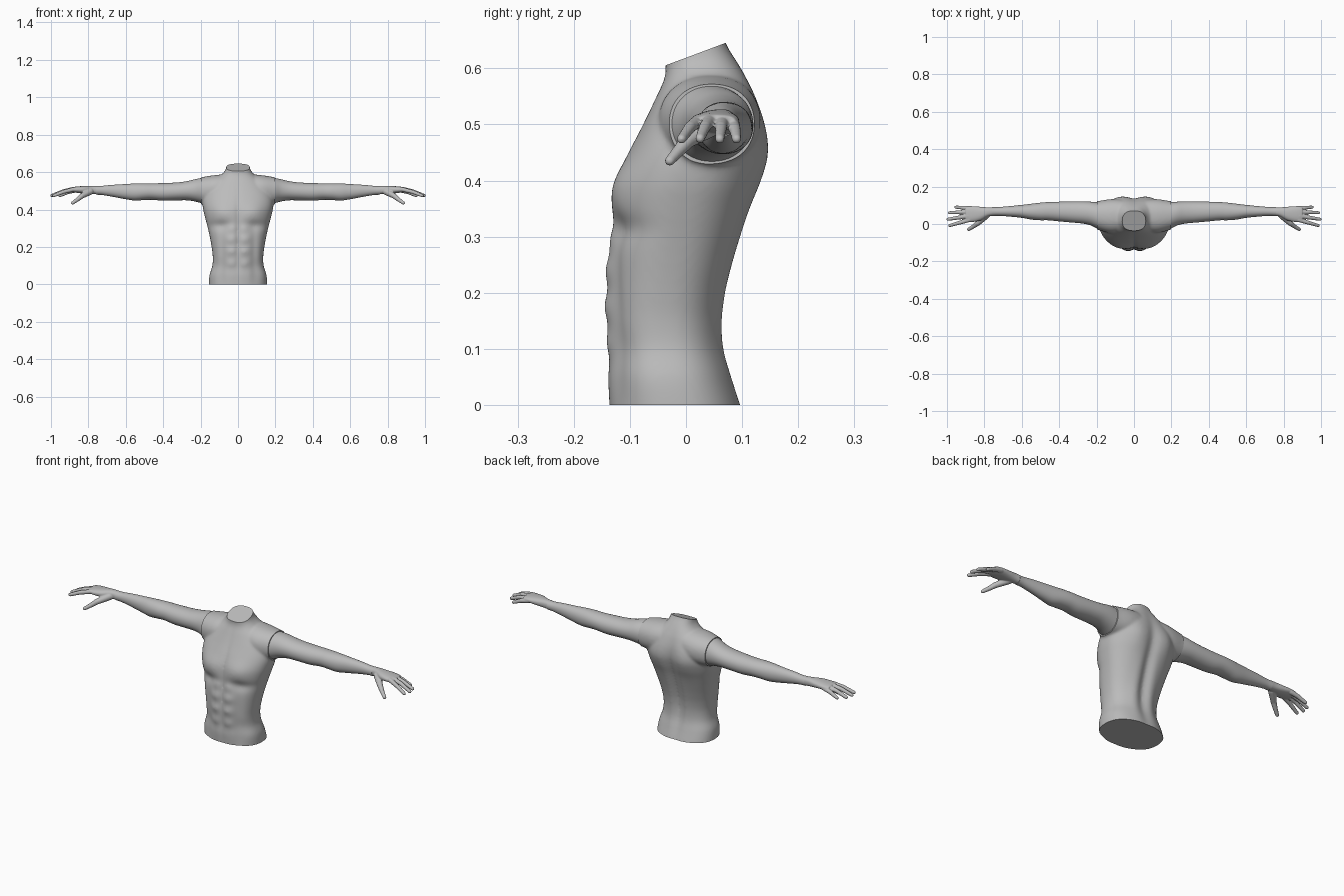
import bpy, bmesh
from math import sin, cos, pi, exp, radians
from mathutils import Vector, Matrix

cube = bpy.data.objects.get("Cube")
if cube:
    bpy.data.objects.remove(cube, do_unlink=True)

grey = bpy.data.materials.new("plain_grey")
grey.use_nodes = True
grey.diffuse_color = (0.5, 0.5, 0.5, 1)
grey.node_tree.nodes["Principled BSDF"].inputs["Base Color"].default_value = (0.5, 0.5, 0.5, 1)


def spline(keys, t):
    """Smooth interpolation of rows whose first value is the position."""
    i = max(k for k in range(len(keys) - 1) if keys[k][0] <= t or k == 0)
    a, b = keys[i], keys[i + 1]
    before, after = keys[max(i - 1, 0)], keys[min(i + 2, len(keys) - 1)]
    span = b[0] - a[0]
    u = (t - a[0]) / span
    row = []
    for p, q, r, s in zip(before[1:], a[1:], b[1:], after[1:]):
        m = (r - p) / (b[0] - before[0]) * span
        n = (s - q) / (after[0] - a[0]) * span
        row.append(q + m * u + (3 * (r - q) - 2 * m - n) * u**2
                   + (2 * (q - r) + m + n) * u**3)
    return row


def loft(bm, keys, axis, steps, sides, power=2.0):
    """Skin rounded sections given as (position, low1, high1, low2, high2)."""
    rings = []
    for s in range(steps + 1):
        t = keys[0][0] + (keys[-1][0] - keys[0][0]) * s / steps
        lo1, hi1, lo2, hi2 = spline(keys, t)
        ring = []
        for k in range(sides):
            c, d = cos(2 * pi * k / sides), sin(2 * pi * k / sides)
            c = abs(c) ** (2 / power) * (1 if c > 0 else -1)
            d = abs(d) ** (2 / power) * (1 if d > 0 else -1)
            p = (lo1 + hi1) / 2 + c * (hi1 - lo1) / 2
            q = (lo2 + hi2) / 2 + d * (hi2 - lo2) / 2
            ring.append(bm.verts.new((t, p, q) if axis == "x" else (p, q, t)))
        rings.append(ring)
    for a, b in zip(rings, rings[1:]):
        for k in range(sides):
            j = (k + 1) % sides
            bm.faces.new((a[k], a[j], b[j], b[k]))
    bm.faces.new(rings[0][::-1])
    bm.faces.new(rings[-1])


def digit(bm, points, radii):
    """Chain of tapered segments with round joints."""
    points = [Vector(p) for p in points]
    for p, r in zip(points, radii):
        bmesh.ops.create_icosphere(bm, subdivisions=3, radius=r, matrix=Matrix.Translation(p))
    for p, q, r, s in zip(points, points[1:], radii, radii[1:]):
        turn = (q - p).to_track_quat("Z", "Y").to_matrix().to_4x4()
        bmesh.ops.create_cone(bm, cap_ends=True, segments=20, radius1=r, radius2=s,
                              depth=(q - p).length,
                              matrix=Matrix.Translation((p + q) / 2) @ turn)


def fuse(bm, voxel, rounds):
    """Merge overlapping volumes into one smooth skin."""
    bmesh.ops.recalc_face_normals(bm, faces=bm.faces)
    mesh = bpy.data.meshes.new("volume")
    bm.to_mesh(mesh)
    bm.free()
    ob = bpy.data.objects.new("volume", mesh)
    bpy.context.collection.objects.link(ob)
    remesh = ob.modifiers.new("merge", "REMESH")
    remesh.mode = "VOXEL"
    remesh.voxel_size = voxel
    soft = ob.modifiers.new("soften", "SMOOTH")
    soft.factor, soft.iterations = 0.5, rounds
    graph = bpy.context.evaluated_depsgraph_get()
    graph.update()
    out = bmesh.new()
    skin = ob.evaluated_get(graph).to_mesh()
    out.from_mesh(skin)
    ob.evaluated_get(graph).to_mesh_clear()
    bpy.data.objects.remove(ob, do_unlink=True)
    return out


def cut(bm, point, normal):
    """Slice off everything beyond a plane and cap it."""
    bmesh.ops.bisect_plane(bm, geom=bm.verts[:] + bm.edges[:] + bm.faces[:],
                           plane_co=point, plane_no=normal, clear_outer=True)
    bmesh.ops.holes_fill(bm, edges=[e for e in bm.edges if e.is_boundary], sides=0)


def finish(bm, name):
    bmesh.ops.recalc_face_normals(bm, faces=bm.faces)
    mesh = bpy.data.meshes.new(name)
    bm.to_mesh(mesh)
    mesh.materials.append(grey)
    ob = bpy.data.objects.new(name, mesh)
    bpy.context.collection.objects.link(ob)
    bpy.ops.object.select_all(action="DESELECT")
    ob.select_set(True)
    bpy.context.view_layer.objects.active = ob
    bpy.ops.object.shade_smooth_by_angle(angle=radians(40))


def finish_pair(bm, name):
    finish(bm, "left_" + name)
    bmesh.ops.scale(bm, vec=(-1, 1, 1), verts=bm.verts)
    finish(bm, "right_" + name)
    bm.free()


def bump(x, z, cx, cz, wx, wz):
    return exp(-((x - cx) / wx) ** 2 - ((z - cz) / wz) ** 2)


# Torso: height, half width, front, back
profile = [(-.03, .155, -.135, .105), (0, .156, -.137, .097), (.05, .152, -.139, .08),
           (.1, .137, -.136, .065), (.15, .135, -.14, .062), (.2, .141, -.14, .069),
           (.25, .15, -.138, .083), (.3, .161, -.133, .099), (.35, .174, -.13, .115),
           (.4, .186, -.122, .132), (.45, .19, -.102, .143), (.5, .175, -.077, .14),
           (.55, .135, -.053, .125), (.585, .09, -.038, .108), (.61, .068, -.037, .093),
           (.64, .061, -.04, .074), (.7, .06, -.05, .05)]
body = bmesh.new()
loft(body, [(z, -w, w, f, b) for z, w, f, b in profile], "z", 120, 128, 2.35)

# Chest, abdomen and back muscles
for v in body.verts:
    x, y, z = abs(v.co.x), v.co.y, v.co.z
    mid = sum(spline(profile, z)[1:]) / 2
    side = min(1, abs(y - mid) / .05)
    if y < mid:
        push = .012 * bump(x, z, .085, .385, .06, .05)
        push -= .011 * bump(x, z, .09, .315, .07, .025)
        push -= .009 * bump(x, z, 0, .28, .012, .2)
        push -= .006 * bump(x, z, .085, .18, .018, .13)
        for row in (.11, .175, .24, .3):
            push += .007 * bump(x, z, .036, row, .026, .022)
        push -= .006 * bump(x, z, .1, .05, .03, .06)
        v.co.y -= push * side
    else:
        push = .009 * bump(x, z, .085, .44, .05, .08)
        push -= .016 * bump(x, z, 0, .3, .028, .2)
        push += .006 * bump(x, z, .045, .15, .03, .12)
        v.co.y += push * side

# Shoulders reaching out from the chest
for sign in (1, -1):
    ledge = [(.03, -.03, .125, .43, .592), (.08, -.045, .132, .425, .588),
             (.13, -.048, .132, .424, .583), (.197, -.03, .122, .43, .572),
             (.23, -.02, .12, .44, .565)]
    start = len(body.verts)
    loft(body, ledge, "x", 30, 64, 2.2)
    body.verts.ensure_lookup_table()
    bmesh.ops.scale(body, vec=(sign, 1, 1), verts=body.verts[start:])

body = fuse(body, .006, 8)
cut(body, (0, 0, 0), (0, 0, -1))
cut(body, (0, -.037, .605), (0, -.04, .107))
for sign in (1, -1):
    cut(body, (.197 * sign, 0, 0), (sign, 0, 0))
finish(body, "torso")
body.free()

# Arms: distance out, front, back, bottom, top
arm = bmesh.new()
loft(arm, [(.197, -.025, .117, .434, .568), (.23, -.008, .119, .443, .562),
           (.27, .002, .12, .449, .552), (.32, .007, .12, .449, .545),
           (.4, .014, .119, .447, .541), (.46, .02, .117, .452, .54),
           (.5, .02, .114, .451, .54), (.55, .024, .108, .448, .539),
           (.6, .033, .102, .455, .536), (.68, .041, .094, .47, .531),
           (.73, .044, .09, .478, .526), (.758, .043, .09, .479, .526)],
     "x", 60, 48, 2.1)
finish_pair(arm, "arm")

# Hands: palm, four fingers and thumb
hand = bmesh.new()
loft(hand, [(.74, .045, .09, .48, .525), (.78, .04, .089, .483, .527),
            (.82, .02, .092, .485, .526), (.86, .011, .095, .489, .523),
            (.885, .012, .093, .493, .52), (.9, .018, .088, .497, .517)],
     "x", 30, 40, 2.3)
fingers = [((.88, .022, .507), (.985, -.008, .474)),
           ((.885, .043, .509), (.995, .025, .475)),
           ((.88, .065, .507), (.987, .06, .474)),
           ((.87, .084, .502), (.953, .09, .474))]
for base, tip in fingers:
    base, tip = Vector(base), Vector(tip)
    knuckle = base.lerp(tip, .5) + Vector((0, 0, .004))
    digit(hand, (base, knuckle, tip), (.0115, .0105, .0085))
digit(hand, ((.79, .045, .496), (.835, .004, .472), (.86, -.014, .452), (.884, -.029, .435)),
      (.018, .014, .011, .009))
hand = fuse(hand, .003, 5)
cut(hand, (.758, 0, 0), (-1, 0, 0))
finish_pair(hand, "hand")
